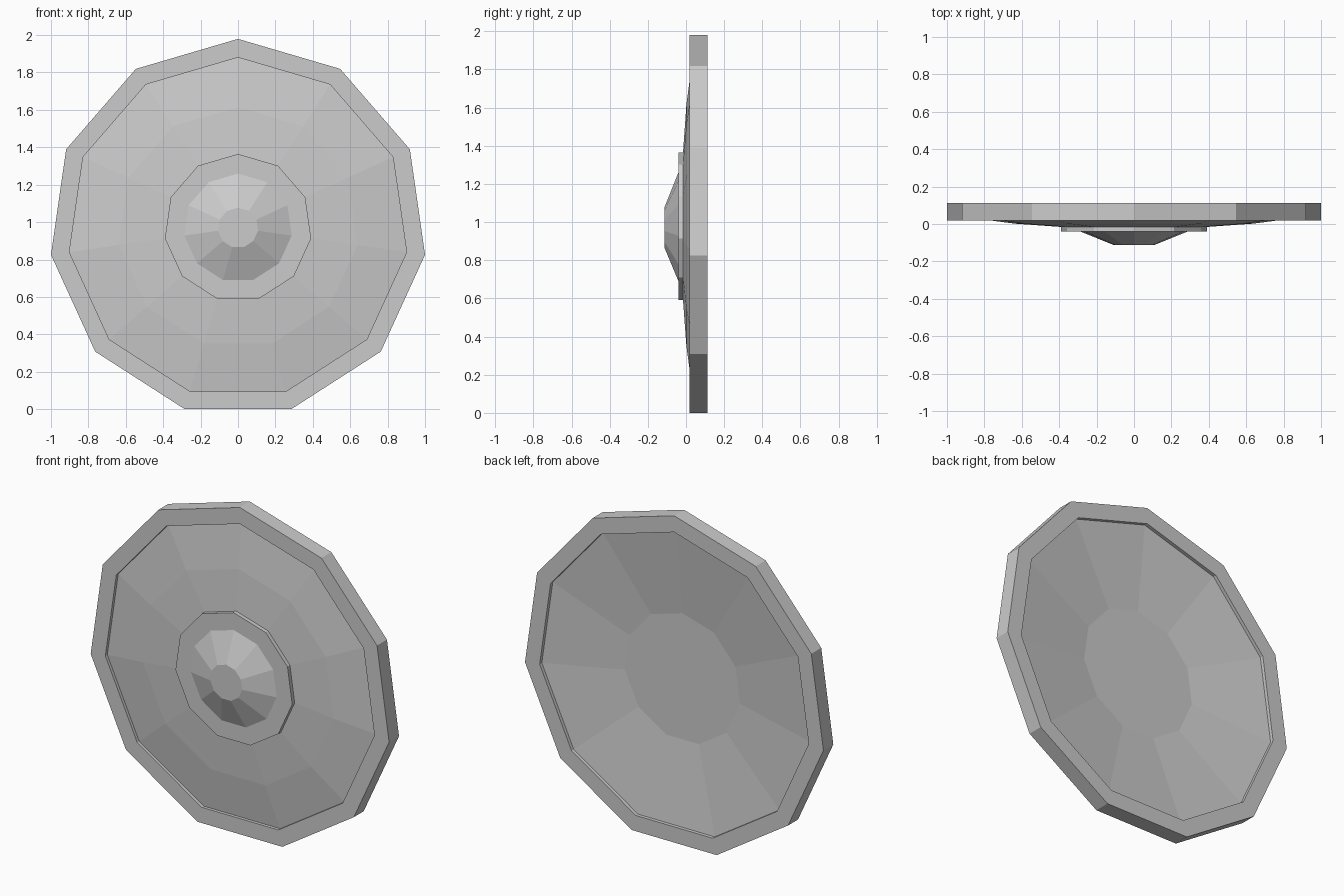
import bpy
import bmesh
import math

SIDES = 11
RADIUS = 1.0103
CENTRE_Z = RADIUS * math.cos(math.pi / SIDES)

cube = bpy.data.objects.get("Cube")
if cube:
    bpy.data.objects.remove(cube, do_unlink=True)

grey = bpy.data.materials.new("plain_grey")
grey.use_nodes = True
COLOUR = (0.6, 0.6, 0.6, 1.0)
grey.diffuse_color = COLOUR
grey.node_tree.nodes["Principled BSDF"].inputs["Base Color"].default_value = COLOUR


def lathe(name, profile, ring_shape=False):
    """Spin (radius, y) points about the y axis into a flat-sided solid."""
    bm = bmesh.new()
    rings = []
    for r, y in profile:
        ring = []
        for i in range(SIDES):
            a = math.tau * i / SIDES
            ring.append(bm.verts.new((r * math.sin(a), y, CENTRE_Z + r * math.cos(a))))
        rings.append(ring)

    pairs = list(zip(rings, rings[1:]))
    if ring_shape:
        pairs.append((rings[-1], rings[0]))
    else:
        bm.faces.new(rings[0])
        bm.faces.new(rings[-1])
    for a, b in pairs:
        for i in range(SIDES):
            j = (i + 1) % SIDES
            bm.faces.new((a[i], a[j], b[j], b[i]))

    bmesh.ops.recalc_face_normals(bm, faces=bm.faces)
    mesh = bpy.data.meshes.new(name)
    bm.to_mesh(mesh)
    bm.free()
    mesh.materials.append(grey)
    obj = bpy.data.objects.new(name, mesh)
    bpy.context.collection.objects.link(obj)
    return obj


# Thick outer rim
lathe("shield_rim",
      [(RADIUS, 0.018), (RADIUS, 0.113), (0.911, 0.113), (0.911, 0.018)],
      ring_shape=True)

# Shallow dished body, hollow at the back
lathe("shield_body",
      [(0.39, -0.016), (0.645, 0.002), (0.912, 0.037), (0.912, 0.092), (0.39, 0.034)])

# Central plate with its raised boss
lathe("centre_boss",
      [(0.395, -0.013), (0.395, -0.04), (0.29, -0.04), (0.108, -0.113)])
